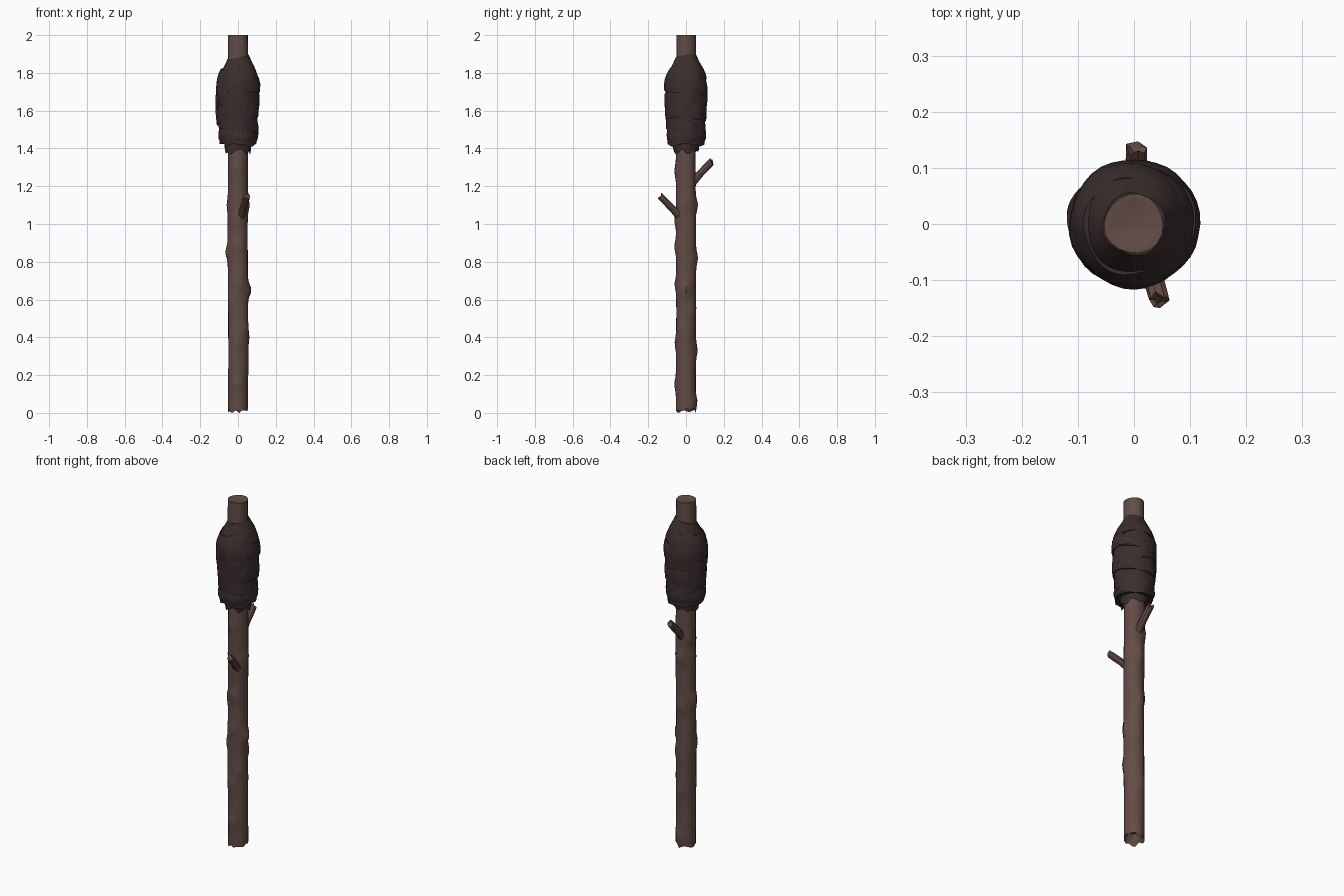
import bpy, bmesh, math, random
from mathutils import Vector

if "Cube" in bpy.data.objects:
    bpy.data.objects.remove(bpy.data.objects["Cube"])

random.seed(4)
TAU = 2 * math.pi


def material(name, col):
    m = bpy.data.materials.new(name)
    m.diffuse_color = (*col, 1)
    m.use_nodes = True
    m.node_tree.nodes["Principled BSDF"].inputs["Base Color"].default_value = m.diffuse_color
    return m


WOOD = material("wood", (0.125, 0.072, 0.062))
CLOTH = material("cloth", (0.042, 0.027, 0.026))


def loft(name, rings, mat, closed=False, caps=True, angle=35):
    """Skin a list of equal point rings; closed joins last ring to first."""
    bm = bmesh.new()
    vs = [[bm.verts.new(p) for p in r] for r in rings]
    n = len(vs[0])
    for i in range(len(vs) if closed else len(vs) - 1):
        a, b = vs[i], vs[(i + 1) % len(vs)]
        for k in range(n):
            bm.faces.new((a[k], a[(k + 1) % n], b[(k + 1) % n], b[k]))
    if caps and not closed:
        bm.faces.new(vs[0][::-1])
        bm.faces.new(vs[-1])
    bmesh.ops.recalc_face_normals(bm, faces=bm.faces)
    me = bpy.data.meshes.new(name)
    bm.to_mesh(me)
    bm.free()
    ob = bpy.data.objects.new(name, me)
    bpy.context.collection.objects.link(ob)
    me.materials.append(mat)
    bpy.ops.object.select_all(action='DESELECT')
    ob.select_set(True)
    bpy.context.view_layer.objects.active = ob
    bpy.ops.object.shade_smooth_by_angle(angle=math.radians(angle))
    return ob


def angle_gap(a, b):
    return (a - b + math.pi) % TAU - math.pi


# Stick: knobbly shaft, knots given as (angle in degrees, height, size)
KNOTS = [(0, 1.10, .010), (0, .65, .019), (180, .85, .013), (180, 1.10, .006),
         (90, 1.10, .014), (90, .82, .012), (90, .33, .010), (80, .06, .010),
         (270, .15, .010), (270, .37, .009), (270, .68, .012), (270, .88, .011),
         (270, 1.02, .010), (265, 1.28, .009), (315, .45, .008), (45, .55, .008),
         (135, 1.22, .007), (225, .6, .008), (0, .4, .006)]
SIDES = 18


def stick_radius(a, z):
    r = 0.053 + 0.0015 * math.sin(3 * a + 5 * z)
    for deg, kz, s in KNOTS:
        r += s * math.exp(-(angle_gap(a, math.radians(deg)) / .45) ** 2
                          - ((z - kz) / .035) ** 2)
    return r


def stick_ring(z, scale=1, jag=0):
    pts = []
    for k in range(SIDES):
        a = TAU * k / SIDES
        r = stick_radius(a, z) * scale
        pts.append((r * math.cos(a), r * math.sin(a), z + jag * random.random()))
    return pts


rings = [stick_ring(.055, .4, .01), stick_ring(.03, .75, .02), stick_ring(0, 1, .026)]
rings[-1][4] = (*rings[-1][4][:2], 0)
rings += [stick_ring(.04 + 1.94 * i / 75) for i in range(76)]
rings += [stick_ring(2.0, 1), stick_ring(2.0, .8), stick_ring(1.995, .5)]
loft("stick", rings, WOOD)


# Broken twigs: tapered stubs with splintered ends
def twig(name, start, end, r0, r1):
    start, end = Vector(start), Vector(end)
    d = (end - start).normalized()
    u = d.cross(Vector((0, 0, 1))).normalized()
    v = d.cross(u)
    rings = []
    for t, s, jag in [(0, 1.25, 0), (.35, 1, 0), (.65, 1.02, 0), (1, 1, .022), (.95, .5, .01)]:
        r = (r0 + (r1 - r0) * t) * s
        rings.append([start.lerp(end, t) - d * jag * random.random()
                      + u * r * math.cos(TAU * k / 9) + v * r * math.sin(TAU * k / 9)
                      for k in range(9)])
    loft(name, rings, WOOD)


twig("back_twig", (.003, .035, 1.225), (.004, .146, 1.34), .020, .019)
twig("front_twig", (.018, -.035, 1.045), (.048, -.144, 1.155), .019, .018)


# Cloth bundle: profile as (height, radius)
PROFILE = [(1.42, .086), (1.46, .099), (1.53, .099), (1.61, .104), (1.69, .109),
           (1.75, .108), (1.79, .100), (1.83, .085), (1.86, .068), (1.89, .053)]


def cloth_radius(z):
    if z <= PROFILE[0][0]:
        return PROFILE[0][1]
    for (z0, r0), (z1, r1) in zip(PROFILE, PROFILE[1:]):
        if z <= z1:
            return r0 + (r1 - r0) * (z - z0) / (z1 - z0)
    return PROFILE[-1][1]


N = 36
core = []
for i in range(17):
    z = 1.425 + .46 * i / 16
    core.append([((cloth_radius(z) + .002 * math.sin(4 * a + 30 * z)) * math.cos(a),
                  (cloth_radius(z) + .002 * math.sin(4 * a + 30 * z)) * math.sin(a),
                  z + (.014 * math.sin(a + 1) if i > 12 else 0))
                 for a in (TAU * k / N for k in range(N))])
loft("cloth_core", core, CLOTH)


# Wrapped strips: tilted bands with a thick lower edge
def strip(name, z0, z1, tilt, phase, thick):
    rows = [(0, -.012), (0, thick), (.3, thick + .001), (.7, thick), (1, .001), (1, -.012)]
    rings = []
    for t, off in rows:
        ring = []
        for k in range(N):
            a = TAU * k / N
            z = z0 + (z1 - z0) * t + tilt * math.sin(a - phase) + .004 * math.sin(3 * a + phase * 2)
            r = cloth_radius(z) + off + .002 * math.sin(5 * a + phase)
            ring.append((r * math.cos(a), r * math.sin(a), z))
        rings.append(ring)
    loft(name, rings, CLOTH, closed=True)


STRIPS = [(1.43, 1.50, .010, 0.5, .006), (1.49, 1.57, .016, 2.4, .004),
          (1.55, 1.64, .014, 4.2, .007), (1.62, 1.71, .018, 1.2, .005),
          (1.69, 1.78, .015, 3.3, .006), (1.76, 1.83, .016, 5.4, .004)]
for i, s in enumerate(STRIPS):
    strip(f"cloth_strip_{i + 1}", *s)


# Loose folds: short patches lying over the strips
def fold(name, deg, half, z0, z1, lift):
    rings = []
    for j in range(10):
        a = math.radians(deg + half * (2 * j / 9 - 1))
        w = lift * math.sin(math.pi * (.12 + .76 * j / 9))
        ring = []
        for t, o in [(0, -.01), (0, .8), (.5, 1), (1, .7), (1, -.01)]:
            z = z0 + (z1 - z0) * t + .008 * math.sin(j * .8)
            r = cloth_radius(z) + (w * o if o > 0 else o)
            ring.append((r * math.cos(a), r * math.sin(a), z))
        rings.append(ring)
    loft(name, rings, CLOTH)


fold("side_fold", 168, 26, 1.53, 1.685, .018)
fold("right_fold", 10, 30, 1.45, 1.53, .011)
fold("upper_fold", 15, 45, 1.70, 1.77, .011)
fold("front_fold", 262, 40, 1.60, 1.69, .009)


# Frayed hems: ragged cloth under the bundle and the collar above
def hem(name, spec):
    rings = []
    for r, z, jag in spec:
        rings.append([(r * math.cos(a), r * math.sin(a), z + jag * random.random())
                      for a in (TAU * k / 20 for k in range(20))])
    loft(name, rings, CLOTH, closed=True)


hem("inner_hem", [(.058, 1.46, 0), (.058, 1.40, 0), (.066, 1.365, .035),
                  (.070, 1.40, .01), (.076, 1.46, 0)])
hem("outer_hem", [(.075, 1.47, 0), (.082, 1.425, 0), (.097, 1.41, .018), (.101, 1.47, 0)])
